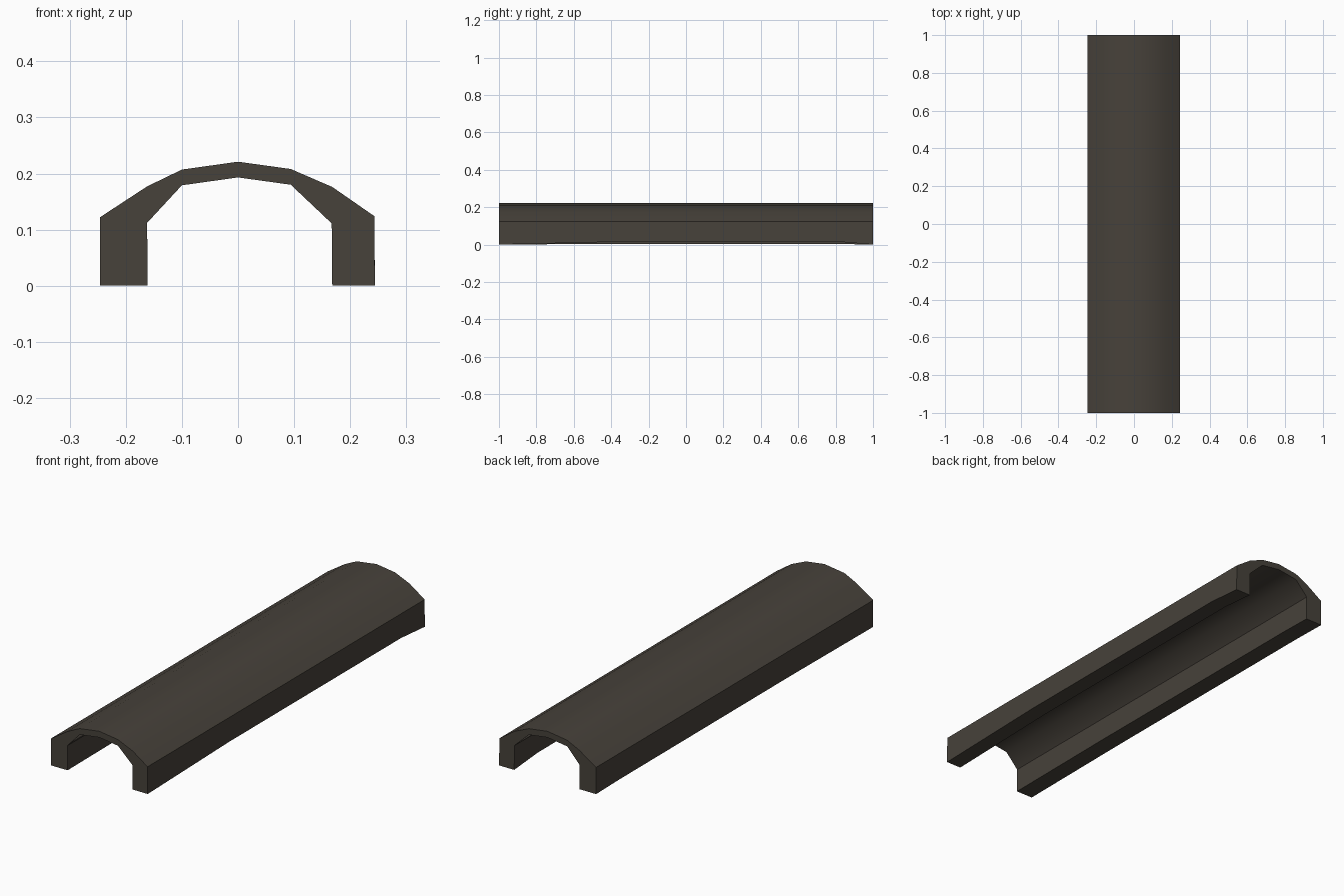
import bpy, bmesh, math

if "Cube" in bpy.data.objects:
    bpy.data.objects.remove(bpy.data.objects["Cube"])

# Colour
mat = bpy.data.materials.new("dark brown grey")
mat.diffuse_color = (0.063, 0.054, 0.043, 1)
mat.use_nodes = True
mat.node_tree.nodes["Principled BSDF"].inputs["Base Color"].default_value = mat.diffuse_color

# Arch cross-section (x, z): outer skin left to right, then inner skin back
profile = [(-0.246, 0), (-0.246, 0.122), (-0.162, 0.177), (-0.10, 0.207),
           (0, 0.221), (0.094, 0.208), (0.168, 0.176), (0.243, 0.124),
           (0.244, 0), (0.168, 0), (0.167, 0.111), (0.094, 0.18),
           (0, 0.193), (-0.10, 0.179), (-0.162, 0.112), (-0.161, 0)]

# Stations along the length: y, lift of left foot, lift of right foot
stations = [(-1, 0, 0), (-0.41, 0.004, 0.014), (0.83, 0.003, 0.014), (1, 0, 0)]

# Vaulted cover: skin the sections and cap both ends
bm = bmesh.new()
rings = []
for y, left, right in stations:
    rings.append([bm.verts.new((x, y, z if z > 0 else (left if x < 0 else right)))
                  for x, z in profile])
n = len(profile)
for a, b in zip(rings, rings[1:]):
    for i in range(n):
        j = (i + 1) % n
        bm.faces.new((a[i], a[j], b[j], b[i]))
# End caps as strips between outer and inner skin
for ring in (rings[0], rings[-1]):
    outer = ring[:9]
    inner = [ring[i] for i in (15, 14, 14, 13, 12, 11, 10, 10, 9)]
    for i in range(8):
        quad = [outer[i], outer[i + 1], inner[i + 1], inner[i]]
        bm.faces.new(list(dict.fromkeys(quad)))
bmesh.ops.recalc_face_normals(bm, faces=bm.faces)

mesh = bpy.data.meshes.new("arched_cover")
bm.to_mesh(mesh)
bm.free()
mesh.materials.append(mat)
cover = bpy.data.objects.new("arched_cover", mesh)
bpy.context.collection.objects.link(cover)

# Smooth vault, sharp leg and end edges
bpy.context.view_layer.objects.active = cover
cover.select_set(True)
bpy.ops.object.shade_smooth_by_angle(angle=math.radians(40))
